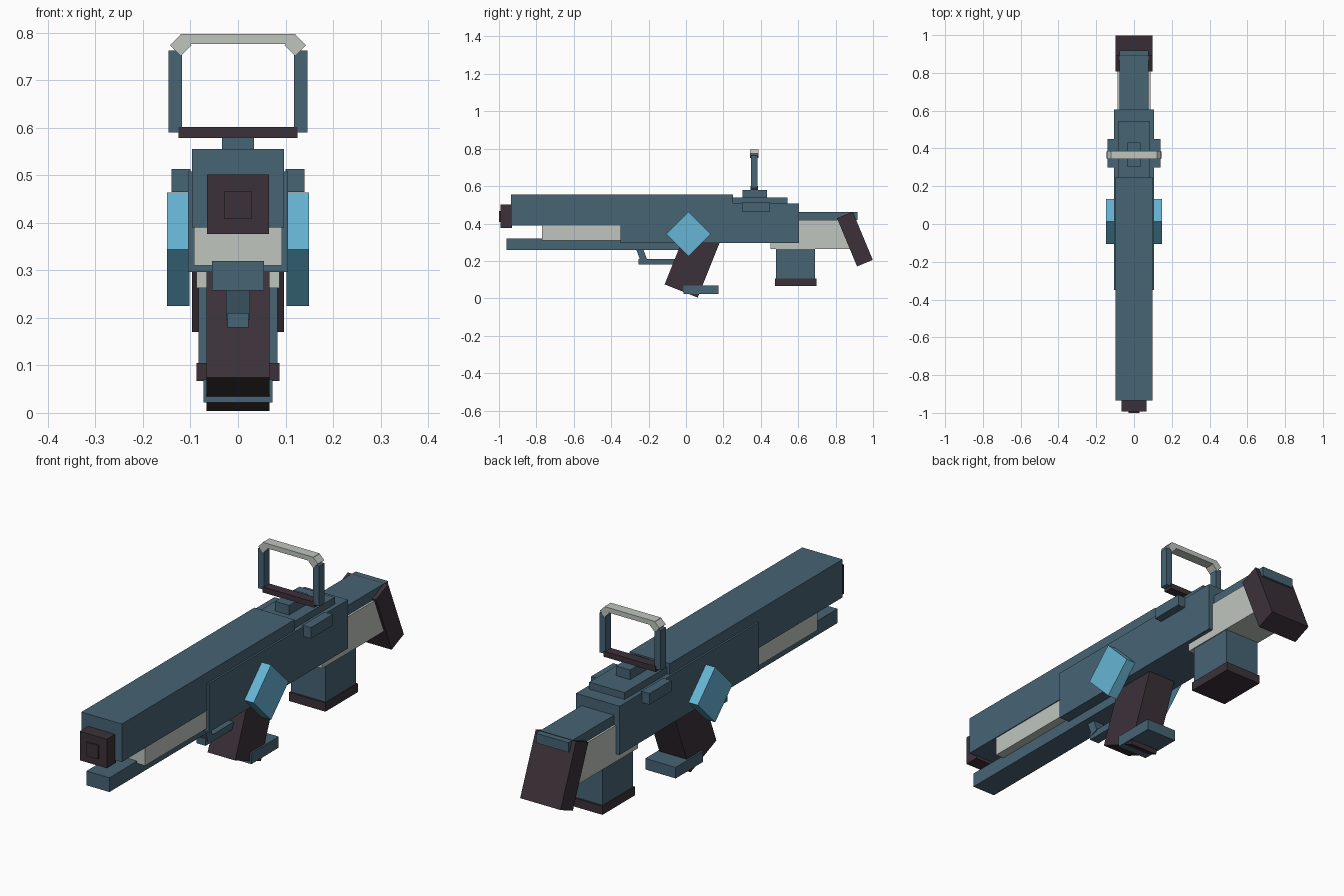
import bpy
from math import radians
from mathutils import Matrix, Vector

cube = bpy.data.objects.get("Cube")
if cube:
    bpy.data.objects.remove(cube, do_unlink=True)


def material(name, rgb):
    mat = bpy.data.materials.new(name)
    mat.use_nodes = True
    color = (*rgb, 1.0)
    mat.diffuse_color = color
    bsdf = next(n for n in mat.node_tree.nodes if n.type == "BSDF_PRINCIPLED")
    bsdf.inputs["Base Color"].default_value = color
    return mat


steel = material("steel_blue", (0.063, 0.127, 0.175))
dark = material("dark_plum", (0.045, 0.031, 0.041))
pale = material("pale_grey", (0.52, 0.56, 0.52))
bright = material("bright_blue", (0.135, 0.46, 0.66))


def tilted_box(name, mat, center, size, angle=0.0, axis="X"):
    """Box of the given size, turned in place about one axis."""
    bpy.ops.mesh.primitive_cube_add(size=1)
    obj = bpy.context.object
    obj.name = obj.data.name = name
    turn = Matrix.Rotation(radians(angle), 4, axis)
    obj.data.transform(turn @ Matrix.Diagonal((*size, 1)))
    obj.location = center
    obj.data.materials.append(mat)
    return obj


def box(name, mat, x, y, z):
    """Upright box from its ranges; a single x means half width."""
    if not isinstance(x, tuple):
        x = (-x, x)
    low, high = Vector((x[0], y[0], z[0])), Vector((x[1], y[1], z[1]))
    return tilted_box(name, mat, (low + high) / 2, high - low)


# Barrel and receiver
box("barrel_shroud", steel, 0.097, (-0.935, 0.25), (0.39, 0.555))
box("receiver", steel, 0.105, (-0.35, 0.605), (0.297, 0.508))
box("muzzle", dark, 0.065, (-0.992, -0.93), (0.376, 0.502))
box("muzzle_plug", dark, 0.028, (-1.0, -0.98), (0.408, 0.467))
box("fore_grip", pale, 0.093, (-0.77, -0.34), (0.31, 0.395))
box("lower_tube", steel, 0.055, (-0.96, 0.0), (0.258, 0.32))

# Trigger guard
box("guard_bar", steel, 0.022, (-0.254, -0.02), (0.18, 0.21))
tilted_box("guard_strut", steel, (0, -0.238, 0.237), (0.05, 0.036, 0.075), 20)

# Pistol grip
tilted_box("pistol_grip", dark, (0, 0.039, 0.202), (0.132, 0.19, 0.35), -21.8)
box("grip_foot", steel, 0.073, (-0.013, 0.175), (0.022, 0.07))

# Magazine
box("magazine", steel, 0.083, (0.482, 0.69), (0.1, 0.28))
box("magazine_base", dark, 0.087, (0.475, 0.697), (0.067, 0.105))

# Shoulder stock
box("stock_body", pale, 0.087, (0.452, 0.88), (0.263, 0.42))
box("stock_top", steel, 0.078, (0.59, 0.918), (0.42, 0.462))
tilted_box("butt_pad", dark, (0, 0.903, 0.317), (0.194, 0.091, 0.279), 22.6)

# Sight mount and frame
box("sight_rail", steel, 0.085, (0.25, 0.542), (0.5, 0.538))
box("sight_neck", steel, 0.034, (0.302, 0.432), (0.53, 0.58))
box("sight_base", dark, 0.125, (0.345, 0.386), (0.578, 0.602))
box("sight_top_bar", pale, 0.121, (0.343, 0.387), (0.776, 0.797))

# Mirrored side parts
for side, sign in (("left", 1), ("right", -1)):
    def span(a, b):
        return tuple(sorted((a * sign, b * sign)))

    box(f"sight_post_{side}", steel, span(0.118, 0.146), (0.347, 0.383), (0.59, 0.763))
    tilted_box(f"sight_corner_{side}", pale, (sign * 0.1205, 0.365, 0.7735),
               (0.032, 0.044, 0.032), 45, "Y")
    box(f"side_block_{side}", steel, span(0.1, 0.14), (0.3, 0.45), (0.465, 0.513))
    tilted_box(f"side_diamond_{side}", bright, (sign * 0.126, 0.013, 0.344),
               (0.047, 0.169, 0.169), 45)
